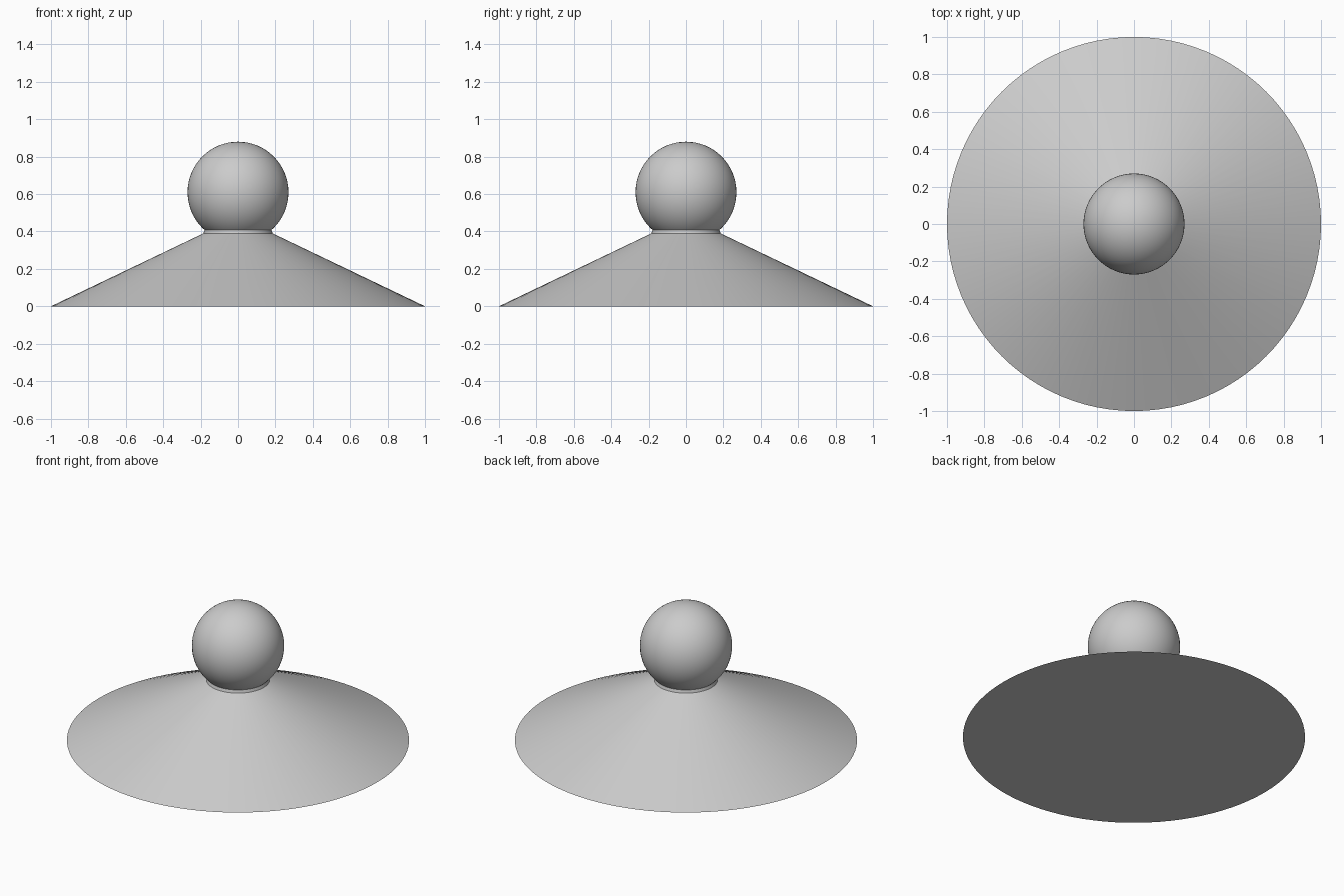
import bpy
import bmesh
import math

cube = bpy.data.objects.get("Cube")
if cube:
    bpy.data.objects.remove(cube, do_unlink=True)

SIDES = 96

grey = bpy.data.materials.new("light grey")
grey.use_nodes = True
colour = (0.6, 0.6, 0.6, 1)
grey.diffuse_color = colour
grey.node_tree.nodes["Principled BSDF"].inputs["Base Color"].default_value = colour


def finish(obj, name):
    """Name, colour and smooth a part."""
    obj.name = obj.data.name = name
    obj.data.materials.append(grey)
    bpy.ops.object.select_all(action="DESELECT")
    obj.select_set(True)
    bpy.context.view_layer.objects.active = obj
    bpy.ops.object.shade_smooth_by_angle(angle=math.radians(20))


def turned_part(name, profile):
    """Closed solid of revolution from (radius, height) points."""
    bm = bmesh.new()
    rings = []
    for radius, z in profile:
        angles = [math.tau * i / SIDES for i in range(SIDES)]
        rings.append([bm.verts.new((radius * math.cos(a), radius * math.sin(a), z))
                      for a in angles])
    for low, high in zip(rings, rings[1:]):
        for i in range(SIDES):
            j = (i + 1) % SIDES
            bm.faces.new((low[i], low[j], high[j], high[i]))
    bm.faces.new(rings[0][::-1])
    bm.faces.new(rings[-1])
    mesh = bpy.data.meshes.new(name)
    bm.to_mesh(mesh)
    bm.free()
    obj = bpy.data.objects.new(name, mesh)
    bpy.context.collection.objects.link(obj)
    finish(obj, name)


# Wide conical base with a short collar under the ball
turned_part("conical_base", [(1, 0), (0.185, 0.39), (0.18, 0.408)])

# Ball resting in the collar
bpy.ops.mesh.primitive_uv_sphere_add(segments=64, ring_count=32, radius=0.27,
                                     location=(0, 0, 0.61))
finish(bpy.context.object, "ball")
